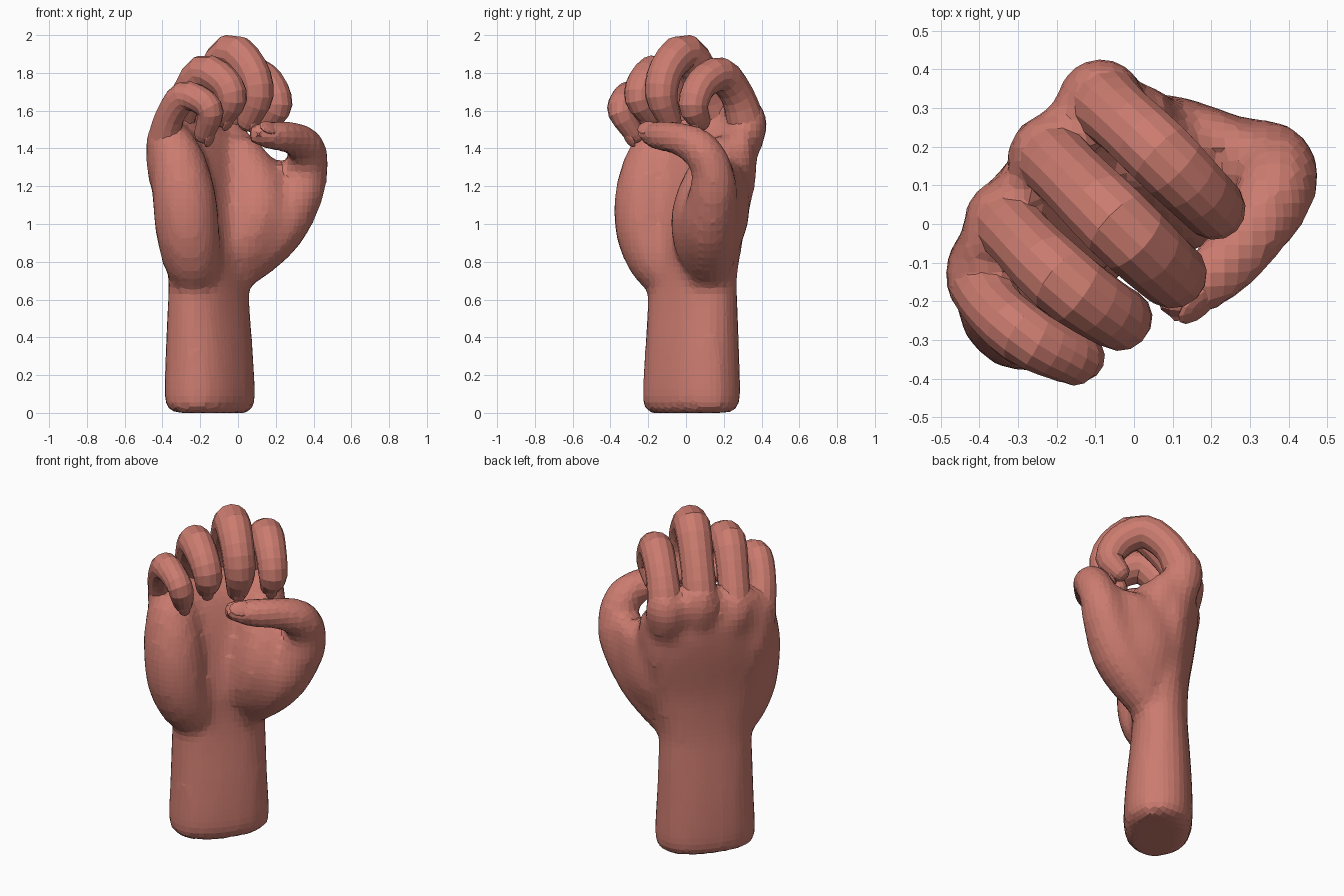
import bpy, bmesh, math
from mathutils import Vector, Matrix

if "Cube" in bpy.data.objects:
    bpy.data.objects.remove(bpy.data.objects["Cube"], do_unlink=True)

# One clay-like skin colour
skin = bpy.data.materials.new("terracotta_skin")
skin.use_nodes = True
colour = (0.6, 0.2, 0.16, 1)
skin.diffuse_color = colour
skin.node_tree.nodes["Principled BSDF"].inputs["Base Color"].default_value = colour

# The hand is modelled with the palm facing -y, then turned towards the corner
TURN = Matrix.Rotation(math.radians(45), 4, 'Z')
X, Y = (1, 0, 0), (0, 1, 0)


def finish(name, bm):
    bmesh.ops.recalc_face_normals(bm, faces=bm.faces)
    bmesh.ops.transform(bm, matrix=TURN, verts=bm.verts)
    mesh = bpy.data.meshes.new(name)
    bm.to_mesh(mesh)
    bm.free()
    mesh.materials.append(skin)
    obj = bpy.data.objects.new(name, mesh)
    bpy.context.collection.objects.link(obj)
    return obj


def spline(points, steps):
    """Catmull-Rom through points holding position and radii."""
    pts = [Vector(p) for p in points]
    pts = [2 * pts[0] - pts[1]] + pts + [2 * pts[-1] - pts[-2]]
    out = []
    for a, b, c, d in zip(pts, pts[1:], pts[2:], pts[3:]):
        for i in range(steps):
            t = i / steps
            out.append(b + (c - a) * t / 2 + (2 * a - 5 * b + 4 * c - d) * t * t / 2
                       + (3 * b - a - 3 * c + d) * t ** 3 / 2)
    return out + [pts[-2]]


def tube(bm, points, side, sides=12, steps=3, power=1.0):
    """Sweep an oval along points of (x, y, z, side radius, other radius), rounding the end."""
    path = spline([p if len(p) == 5 else p + (p[3],) for p in points], steps)
    centres = [Vector(p[:3]) for p in path]
    rings = []
    for i, p in enumerate(path):
        tangent = centres[min(i + 1, len(path) - 1)] - centres[max(i - 1, 0)]
        rings.append((centres[i], tangent.normalized(), p[3], p[4]))
    c, t, ra, rb = rings[-1]
    for angle in (30, 55, 75):
        s, k = math.sin(math.radians(angle)), math.cos(math.radians(angle))
        rings.append((c + t * rb * s, t, ra * k, rb * k))
    loops = []
    for c, t, ra, rb in rings:
        a = (Vector(side) - t * t.dot(Vector(side))).normalized()
        b = t.cross(a)
        loop = []
        for j in range(sides):
            w = 2 * math.pi * (j + 0.5) / sides
            cw, sw = math.cos(w), math.sin(w)
            loop.append(bm.verts.new(c + a * ra * math.copysign(abs(cw) ** power, cw)
                                     + b * rb * math.copysign(abs(sw) ** power, sw)))
        loops.append(loop)
    for low, high in zip(loops, loops[1:]):
        for j in range(sides):
            k = (j + 1) % sides
            bm.faces.new((low[j], low[k], high[k], high[j]))
    bm.faces.new(loops[0][::-1])
    bm.faces.new(loops[-1])


def nail(name, centre, along, out, size):
    """Slim oval nail lying on a fingertip."""
    z = Vector(out).normalized()
    x = (Vector(along) - z * z.dot(Vector(along))).normalized()
    frame = Matrix((x, z.cross(x), z)).transposed().to_4x4()
    bm = bmesh.new()
    bmesh.ops.create_uvsphere(bm, u_segments=12, v_segments=6, radius=size)
    bmesh.ops.scale(bm, vec=(1.2, 0.8, 0.3), verts=bm.verts)
    bmesh.ops.transform(bm, matrix=Matrix.Translation(centre) @ frame, verts=bm.verts)
    finish(name, bm)


# Curled fingers, listed from knuckle to tip
fingers = {
    "index": [(.165, .29, 1.52, .105), (.17, .215, 1.68, .09), (.175, .08, 1.79, .093),
              (.175, -.06, 1.74, .086), (.175, -.12, 1.63, .08), (.17, -.07, 1.55, .06)],
    "middle": [(-.03, .285, 1.54, .1), (-.03, .2, 1.72, .093), (-.03, .03, 1.905, .1),
               (-.025, -.12, 1.82, .093), (-.02, -.165, 1.68, .086), (-.02, -.1, 1.55, .062)],
    "ring": [(-.23, .25, 1.48, .095), (-.235, .17, 1.64, .088), (-.235, .03, 1.8, .095),
             (-.21, -.11, 1.75, .086), (-.195, -.15, 1.66, .08), (-.19, -.08, 1.57, .06)],
    "little": [(-.385, .17, 1.44, .09), (-.41, .1, 1.57, .078), (-.405, .0, 1.675, .08),
               (-.37, -.1, 1.65, .072), (-.345, -.14, 1.59, .07), (-.32, -.07, 1.48, .055)],
}

# Forearm, wrist and the slab of the palm
hand = bmesh.new()
tube(hand, [
    (-.085, .125, 0, .25, .15), (-.085, .125, .06, .28, .19), (-.085, .13, .3, .272, .185),
    (-.085, .135, .55, .265, .165), (-.085, .135, .7, .265, .155), (-.09, .135, .85, .3, .155),
    (-.1, .145, 1.02, .34, .155), (-.1, .185, 1.25, .37, .15), (-.1, .22, 1.42, .35, .13),
    (-.09, .25, 1.52, .28, .08)], (.99, .12, 0), sides=24, power=0.85)

# Fleshy pads of the palm
tube(hand, [
    (-.23, .1, .68, .1), (-.27, .07, .78, .15), (-.33, .045, .95, .17),
    (-.35, .055, 1.15, .17), (-.35, .1, 1.34, .145), (-.335, .14, 1.43, .11)], X, sides=16)
tube(hand, [
    (.04, .1, .78, .1), (.08, .04, .88, .15), (.14, .0, 1.03, .18),
    (.16, .03, 1.18, .17), (.15, .11, 1.34, .13)], X, sides=16)

# Web beside the thumb and the edge of the palm below the first finger
tube(hand, [
    (.12, .1, .78, .12, .08), (.22, .06, .98, .2, .11), (.28, .035, 1.15, .22, .09),
    (.28, .06, 1.25, .2, .07)], (.42, -.91, 0), sides=16)
tube(hand, [(.15, .18, 1.1, .1), (.2, .16, 1.3, .1), (.215, .19, 1.42, .08)], X)

# Thumb bending across the palm
tube(hand, [
    (.06, .11, .72, .1), (.12, .05, .82, .14), (.23, -.06, .98, .155),
    (.335, -.13, 1.17, .13), (.355, -.165, 1.3, .11), (.305, -.205, 1.4, .105),
    (.19, -.235, 1.45, .09), (.06, -.24, 1.467, .083), (-.055, -.215, 1.475, .066)], Y, sides=16)

# Ridges on the back of the hand, running up through the knuckles
for path in fingers.values():
    x, y, z, r = path[0]
    mid = Vector(path[0]).lerp(Vector(path[1]), .6)
    tube(hand, [(-.1 + (x + .1) * .6, .19, 1.0, .06), (-.1 + (x + .1) * .85, .215, 1.25, .085),
                (x, y, z, r * 1.1), tuple(mid[:3]) + (r * .8,)], X)

# Fuse the overlapping forms into one skin
bmesh.ops.recalc_face_normals(hand, faces=hand.faces)
hand_object = finish("forearm_palm_and_thumb", hand)
fuse = hand_object.modifiers.new("fuse", 'REMESH')
fuse.mode = 'VOXEL'
fuse.voxel_size = 0.036
soften = hand_object.modifiers.new("soften", 'SMOOTH')
soften.factor = 0.5
soften.iterations = 3
graph = bpy.context.evaluated_depsgraph_get()
fused = bpy.data.meshes.new_from_object(hand_object.evaluated_get(graph))
hand_object.modifiers.clear()
hand_object.data = fused
fused.materials.clear()
fused.materials.append(skin)
fused.shade_flat()
nail("thumb_nail", (-.03, -.265, 1.51), (1, -.1, 0), (0, -.75, .65), .055)

# Fingers and their nails
for name, path in fingers.items():
    bm = bmesh.new()
    tube(bm, path, X, sides=14)
    finish(name + "_finger", bm)
    joint, tip = Vector(path[-2][:3]), Vector(path[-1][:3])
    along = (tip - joint).normalized()
    out = Vector(X).cross(along)
    if out.z > 0:
        out = -out
    nail(name + "_nail", tip + along * .01 + out * path[-1][3] * .88, along, out, .04)
